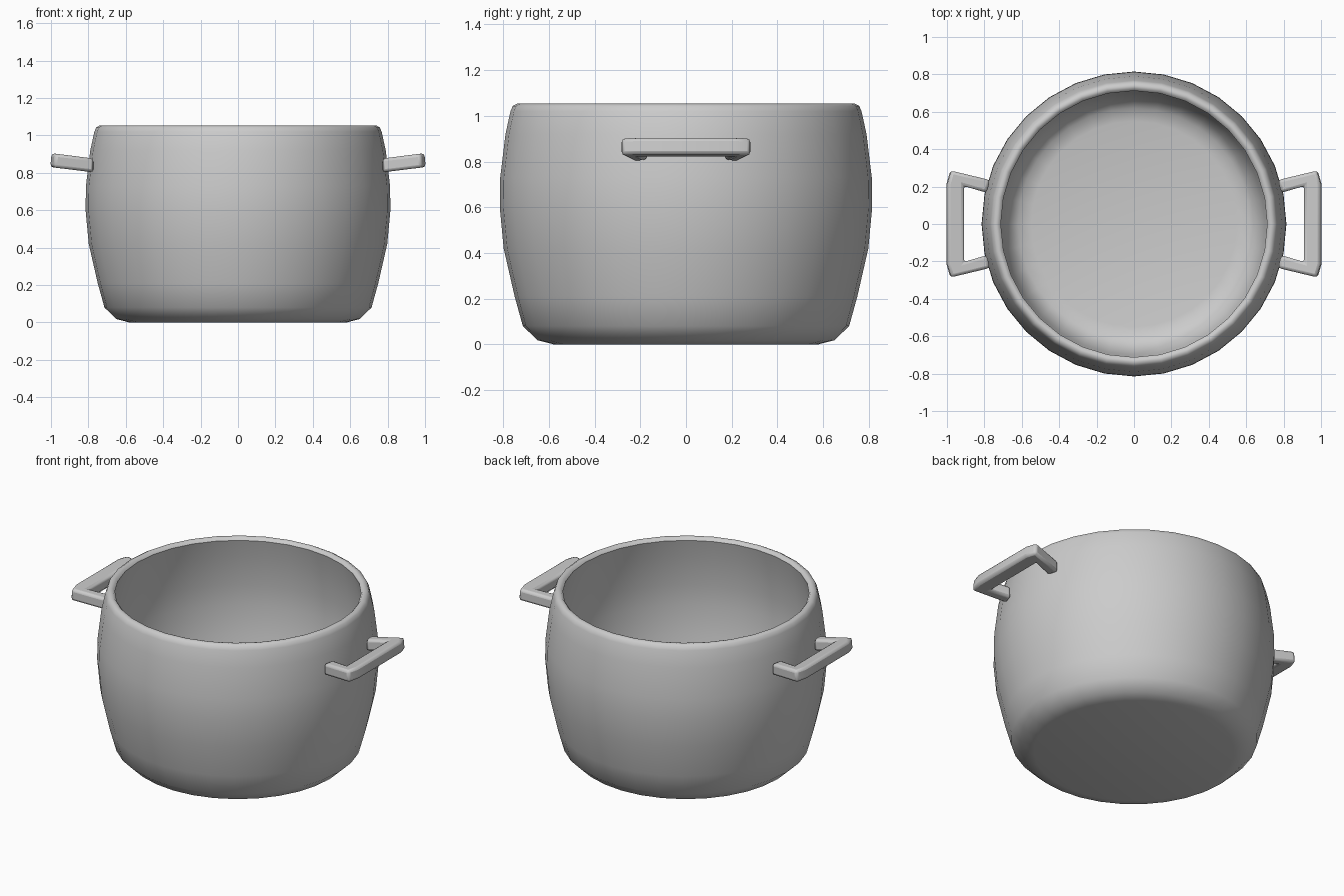
import bpy, bmesh, math

if "Cube" in bpy.data.objects:
    bpy.data.objects.remove(bpy.data.objects["Cube"])

SIDES = 32


def make_object(name, bm):
    bmesh.ops.recalc_face_normals(bm, faces=bm.faces)
    mesh = bpy.data.meshes.new(name)
    bm.to_mesh(mesh)
    bm.free()
    obj = bpy.data.objects.new(name, mesh)
    bpy.context.collection.objects.link(obj)
    return obj


def smooth(obj, degrees):
    bpy.ops.object.select_all(action='DESELECT')
    obj.select_set(True)
    bpy.context.view_layer.objects.active = obj
    bpy.ops.object.shade_smooth_by_angle(angle=math.radians(degrees))


def lathe(name, profile):
    bm = bmesh.new()
    rings = []
    for r, z in profile:
        rings.append([bm.verts.new((r * math.cos(i * math.tau / SIDES),
                                    r * math.sin(i * math.tau / SIDES), z))
                      for i in range(SIDES)])
    for a, b in zip(rings, rings[1:]):
        for i in range(SIDES):
            j = (i + 1) % SIDES
            bm.faces.new((a[i], a[j], b[j], b[i]))
    # flat discs close the underside and the inner floor
    bm.faces.new(rings[0])
    bm.faces.new(rings[-1])
    return make_object(name, bm)


# Pot: outer wall from base to rim, then inner wall back down to the floor
outer = [(0.58, 0), (0.65, 0.018), (0.714, 0.08), (0.75, 0.21), (0.798, 0.42),
         (0.815, 0.60), (0.813, 0.73), (0.79, 0.92), (0.768, 1.02),
         (0.758, 1.043), (0.74, 1.053)]
inner = [(0.724, 1.05), (0.712, 1.035), (0.738, 0.92), (0.763, 0.73),
         (0.765, 0.60), (0.748, 0.42), (0.70, 0.21), (0.668, 0.11),
         (0.62, 0.065), (0.55, 0.05)]
smooth(lathe("pot_body", outer + inner), 45)


# Handles: a U-shaped outline with slight upward tilt, rounded edges
def handle(name, side):
    half = [(0.77, 0.235), (0.98, 0.285), (1.0, 0.215)]
    half_in = [(0.91, 0.203), (0.787, 0.167)]
    outline = (half + [(x, -y) for x, y in reversed(half)]
               + [(x, -y) for x, y in reversed(half_in)] + half_in)
    bm = bmesh.new()
    layers = []
    for h in (-0.037, 0.037):
        layers.append([bm.verts.new((side * (x - 0.1 * h * (x > 0.95)), y,
                                     0.84 + 0.125 * (x - 0.775) + h))
                       for x, y in outline])
    low, high = layers
    n = len(outline)
    for i in range(n):
        j = (i + 1) % n
        bm.faces.new((low[i], low[j], high[j], high[i]))
    bm.faces.new(low)
    bm.faces.new(high)
    obj = make_object(name, bm)
    bevel = obj.modifiers.new("rounded_edges", 'BEVEL')
    bevel.width = 0.016
    bevel.segments = 2
    bevel.limit_method = 'ANGLE'
    bevel.angle_limit = math.radians(40)
    smooth(obj, 50)


handle("right_handle", 1)
handle("left_handle", -1)
